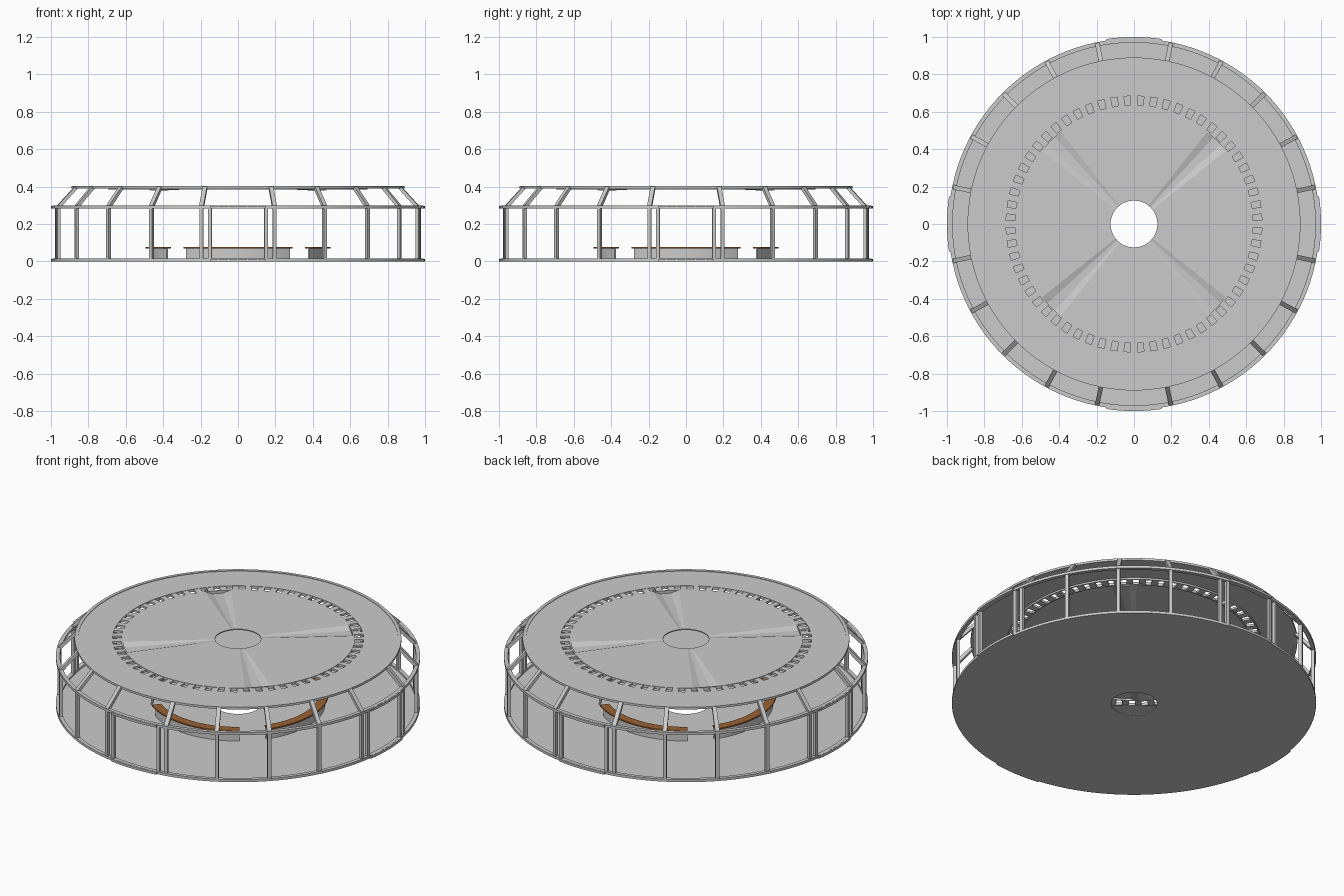
import bpy, bmesh
from math import radians, sin, cos, pi

if "Cube" in bpy.data.objects:
    bpy.data.objects.remove(bpy.data.objects["Cube"])


def make(name, bm, smooth=False, mat=None):
    bmesh.ops.recalc_face_normals(bm, faces=bm.faces)
    me = bpy.data.meshes.new(name)
    bm.to_mesh(me)
    bm.free()
    ob = bpy.data.objects.new(name, me)
    bpy.context.collection.objects.link(ob)
    if mat:
        me.materials.append(mat)
    if smooth:
        bpy.ops.object.select_all(action='DESELECT')
        ob.select_set(True)
        bpy.context.view_layer.objects.active = ob
        bpy.ops.object.shade_smooth_by_angle(angle=radians(30))
    return ob


def add_arc(bm, section, a0=0.0, a1=360.0, n=120):
    """Sweep a closed (radius, z) section round the z axis."""
    full = abs(a1 - a0 - 360) < 1e-6
    rows = []
    for i in range(n if full else n + 1):
        a = radians(a0 + (a1 - a0) * i / n)
        rows.append([bm.verts.new((r * cos(a), r * sin(a), z)) for r, z in section])
    m = len(section)
    for i in range(n):
        p, q = rows[i], rows[(i + 1) % len(rows)]
        for j in range(m):
            k = (j + 1) % m
            bm.faces.new((p[j], p[k], q[k], q[j]))
    if not full:
        bm.faces.new(rows[0])
        bm.faces.new(rows[-1][::-1])


def rect(r0, r1, z0, z1):
    return [(r0, z0), (r1, z0), (r1, z1), (r0, z1)]


def ring(name, r0, r1, z0, z1):
    bm = bmesh.new()
    add_arc(bm, rect(r0, r1, z0, z1))
    return make(name, bm, True)


def bars(name, angles, section, width):
    """Radial-plane sections given a tangential width at each angle."""
    bm = bmesh.new()
    for deg in angles:
        a = radians(deg)
        sides = [[bm.verts.new((r * cos(a) - t * sin(a), r * sin(a) + t * cos(a), z))
                  for r, z in section] for t in (-width / 2, width / 2)]
        p, q = sides
        bm.faces.new(p)
        bm.faces.new(q[::-1])
        for j in range(len(p)):
            k = (j + 1) % len(p)
            bm.faces.new((p[j], p[k], q[k], q[j]))
    return make(name, bm)


wood = bpy.data.materials.new("wood")
wood.diffuse_color = (0.32, 0.12, 0.035, 1)
wood.use_nodes = True
wood.node_tree.nodes["Principled BSDF"].inputs["Base Color"].default_value = wood.diffuse_color

# Floor with central opening, and the three frame rails
ring("floor", 0.125, 0.985, 0.0, 0.006)
ring("bottom_rail", 0.97, 0.992, 0.0, 0.015)
ring("middle_rail", 0.97, 0.992, 0.283, 0.298)
ring("top_rail", 0.872, 0.89, 0.39, 0.403)

# Upright posts and sloping roof bars, wider bays on the four axes
quarters = (0, 90, 180, 270)
post_angles = [q + d for q in quarters for d in (11.5, 28.25, 45, 61.75, 78.5)]
bars("wall_posts", post_angles, rect(0.97, 0.988, 0.01, 0.287), 0.02)
bars("sloping_bars", post_angles,
     [(0.972, 0.287), (0.99, 0.294), (0.889, 0.402), (0.872, 0.395)], 0.024)

# Door frames in the four wide bays
bars("door_posts", [q + d for q in quarters for d in (-8.8, 8.8)],
     rect(0.97, 0.988, 0.01, 0.287), 0.02)
bm = bmesh.new()
for q in quarters:
    for z in (0.0, 0.283):
        add_arc(bm, rect(0.975, 1.0, z, z + 0.014), q - 8.5, q + 8.5, 10)
make("door_tracks", bm, True)

# Outer ceiling band and slatted vent ring
ring("outer_ceiling", 0.69, 0.88, 0.394, 0.4)
ring("vent_outer_rim", 0.684, 0.692, 0.384, 0.4)
ring("vent_inner_rim", 0.628, 0.636, 0.384, 0.4)
bars("vent_slats", [i * 6 for i in range(60)], rect(0.632, 0.688, 0.386, 0.398), 0.036)

# Inner ceiling: four flat quarters with shallow tapering channels between
bm = bmesh.new()
steps = []
for q in quarters:
    steps += [(q - 38.5 + 77 * i / 20, 0) for i in range(21)]
    steps += [(q + 42.5, 1), (q + 47.5, 1)]
rows = []
for deg, low in steps:
    a = radians(deg)
    pts = [(0.125, 0.4), (0.63, 0.4 - 0.016 * low),
           (0.63, 0.394 - 0.016 * low), (0.125, 0.394)]
    rows.append([bm.verts.new((r * cos(a), r * sin(a), z)) for r, z in pts])
for i, p in enumerate(rows):
    q = rows[(i + 1) % len(rows)]
    for j in range(4):
        k = (j + 1) % 4
        bm.faces.new((p[j], p[k], q[k], q[j]))
make("inner_ceiling", bm)

# Four curved counters with wooden tops
body, top = bmesh.new(), bmesh.new()
for q in quarters:
    add_arc(body, rect(0.462, 0.474, 0.0, 0.069), q - 36, q + 36, 32)
    add_arc(top, rect(0.444, 0.495, 0.069, 0.077), q - 36, q + 36, 32)
make("counter_fronts", body, True)
make("counter_tops", top, True, wood)
